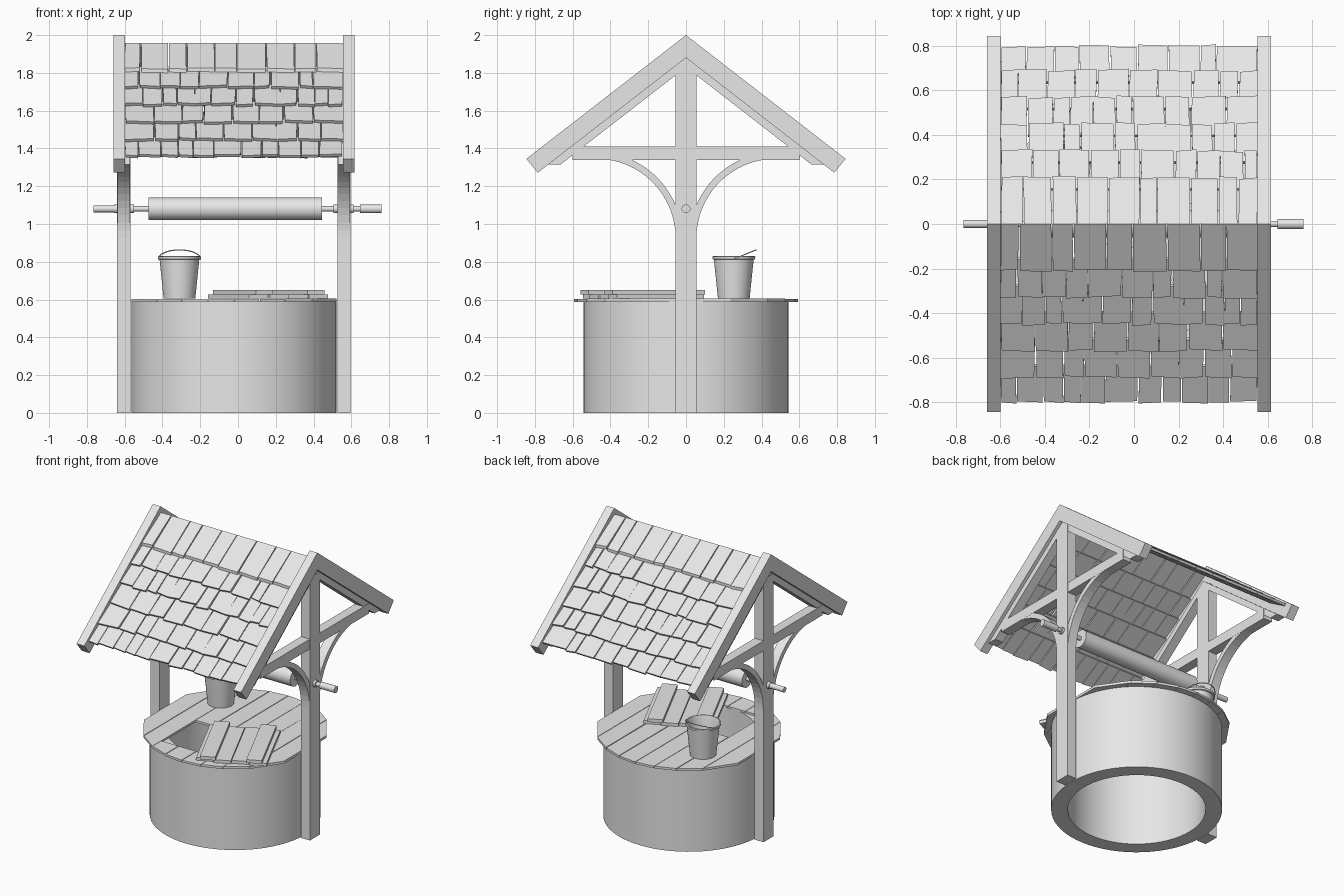
import bpy, bmesh, math, random
from mathutils import Matrix, Vector

random.seed(4)
if "Cube" in bpy.data.objects:
    bpy.data.objects.remove(bpy.data.objects["Cube"])

GREY = bpy.data.materials.new("light_grey")
GREY.use_nodes = True
GREY.diffuse_color = (0.8, 0.8, 0.8, 1)
GREY.node_tree.nodes["Principled BSDF"].inputs["Base Color"].default_value = (0.8, 0.8, 0.8, 1)

CX = -0.022                 # middle of the well
SLOPE = math.atan2(0.655, 0.845)
TAN = math.tan(SLOPE)


def finish(name, bm, smooth=False):
    bmesh.ops.recalc_face_normals(bm, faces=bm.faces[:])
    mesh = bpy.data.meshes.new(name)
    bm.to_mesh(mesh)
    bm.free()
    mesh.materials.append(GREY)
    obj = bpy.data.objects.new(name, mesh)
    bpy.context.collection.objects.link(obj)
    if smooth:
        bpy.ops.object.select_all(action='DESELECT')
        obj.select_set(True)
        bpy.context.view_layer.objects.active = obj
        bpy.ops.object.shade_smooth_by_angle(angle=math.radians(35))
    return obj


def prism(bm, points, offset):
    """Extrude a planar polygon along an offset vector."""
    face = bm.faces.new([bm.verts.new(p) for p in points])
    moved = bmesh.ops.extrude_face_region(bm, geom=[face])["geom"]
    verts = [g for g in moved if isinstance(g, bmesh.types.BMVert)]
    bmesh.ops.translate(bm, verts=verts, vec=offset)


def side_prism(bm, profile, x0, x1):
    """Extrude a (y, z) profile from x0 to x1."""
    prism(bm, [(x0, y, z) for y, z in profile], (x1 - x0, 0, 0))


def flat_prism(bm, profile, z0, z1):
    """Extrude an (x, y) profile from z0 to z1."""
    prism(bm, [(x, y, z0) for x, y in profile], (0, 0, z1 - z0))


def rect(a0, a1, b0, b1):
    return [(a0, b0), (a1, b0), (a1, b1), (a0, b1)]


def lathe(name, profile, matrix, steps=48, closed=False):
    """Spin an (r, z) profile about z, then place it with a matrix."""
    bm = bmesh.new()
    verts = [bm.verts.new((r, 0, z)) for r, z in profile]
    pairs = list(zip(verts, verts[1:])) + ([(verts[-1], verts[0])] if closed else [])
    edges = [bm.edges.new(p) for p in pairs]
    bmesh.ops.spin(bm, geom=verts + edges, cent=(0, 0, 0), axis=(0, 0, 1),
                   angle=2 * math.pi, steps=steps)
    bmesh.ops.remove_doubles(bm, verts=bm.verts[:], dist=0.0005)
    bm.transform(matrix)
    return finish(name, bm, True)


# Well wall, an open ring
lathe("well_wall", rect(0.438, 0.543, 0, 0.59), Matrix.Translation((CX, 0, 0)), 64, True)

# Round cover of planks with a square hatch opening
bm = bmesh.new()
HALF, COUNT, RADIUS = 0.545, 8, 0.592
for i in range(COUNT):
    a = -HALF + 2 * HALF * i / COUNT + 0.002
    b = -HALF + 2 * HALF * (i + 1) / COUNT - 0.002
    ya, yb = (math.sqrt(RADIUS ** 2 - v * v) for v in (a, b))
    top = 0.602 + random.uniform(0, 0.004)
    a, b = a + CX, b + CX
    if 2 <= i <= 5:
        flat_prism(bm, [(a, -ya), (b, -yb), (b, -0.43), (a, -0.43)], 0.588, top)
        flat_prism(bm, [(a, -0.05), (b, -0.05), (b, yb), (a, ya)], 0.588, top)
    else:
        flat_prism(bm, [(a, -ya), (b, -yb), (b, yb), (a, ya)], 0.588, top)
finish("cover_planks", bm)

# Loose hatch, turned and lying over the opening
bm = bmesh.new()
for i in range(4):
    x = -0.23 + i * 0.115
    shift = random.uniform(-0.015, 0.015)
    flat_prism(bm, rect(x + 0.002, x + 0.113, -0.255 + shift, 0.255 + shift), 0.606, 0.627)
for x in (-0.2, 0.1):
    flat_prism(bm, rect(x, x + 0.1, -0.275, 0.265), 0.627, 0.65)
bm.transform(Matrix.Translation((0.16, -0.225, 0)) @ Matrix.Rotation(math.radians(25), 4, 'Z'))
finish("hatch_boards", bm)


# Gable frames, one at each end
def arc(radius, start, end, side):
    out = []
    for i in range(17):
        t = start + (end - start) * i / 16
        out.append((side * (0.475 - radius * math.cos(t)), 0.925 + radius * math.sin(t)))
    return out


def band(top, bottom, end_top, end_bottom, side):
    """Sloping board profile between two parallel roof lines."""
    return [(0, top), (side * end_top, top - TAN * end_top),
            (side * end_bottom, bottom - TAN * end_bottom), (0, bottom)]


for label, side in (("left", 1), ("right", -1)):
    x0, x1 = CX + side * 0.5825 - 0.035, CX + side * 0.5825 + 0.035
    bm = bmesh.new()
    side_prism(bm, rect(-0.055, 0.055, 0, 1.84), x0, x1)
    finish(label + "_post", bm)

    bm = bmesh.new()
    side_prism(bm, rect(-0.6, 0.6, 1.34, 1.41), x0 + 0.001, x1 - 0.001)
    finish(label + "_cross_beam", bm)

    bm = bmesh.new()
    for s in (1, -1):
        inner = arc(0.42, 0, math.pi / 2, s)
        outer = arc(0.455, math.acos(0.42 / 0.455), math.pi / 2, s)
        profile = inner + [(s * 0.6, 1.345), (s * 0.6, 1.375)] + outer[::-1]
        side_prism(bm, profile, x0 + 0.002, x1 - 0.002)
    finish(label + "_curved_braces", bm)

    bm = bmesh.new()
    for s in (1, -1):
        side_prism(bm, band(1.88, 1.83, 0.73, 0.665, s), x0 + 0.003, x1 - 0.003)
    finish(label + "_rafters", bm)

    # Barge boards that frame the shingles
    b0 = CX + side * 0.6075 - 0.03
    bm = bmesh.new()
    for s in (1, -1):
        side_prism(bm, band(2.0, 1.88, 0.845, 0.785, s), b0, b0 + 0.06)
    finish(label + "_barge_boards", bm)

# Shingle rows, split into boards of uneven width
ROWS = (0, 0.21, 0.33, 0.45, 0.57, 0.69, 0.80)
for label, s in (("front", -1), ("back", 1)):
    bm = bmesh.new()
    for row in range(6):
        x, right = -0.6, 0.556
        while x < right:
            width = random.uniform(0.07, 0.16)
            if right - x - width < 0.06:
                width = right - x
            low = ROWS[row + 1] + random.uniform(-0.005, 0.005)
            high = max(0.0, ROWS[row] - 0.05)
            skew = random.uniform(-0.004, 0.004)
            zl, zh = 1.986 - TAN * low, 1.958 - TAN * high
            gap = random.uniform(0.0015, 0.004)
            corners = [(x + gap, s * high, zh), (x + width - gap, s * high, zh),
                       (x + width - gap + skew, s * (low + skew), zl - TAN * skew),
                       (x + gap + skew, s * (low - skew), zl + TAN * skew)]
            drop = Vector((0, -s * math.sin(SLOPE), -math.cos(SLOPE))) * 0.017
            if row == 0:
                drop = Vector((0, 0, -0.02))
            prism(bm, corners, drop)
            x += width
    finish(label + "_shingles", bm)

# Winding roller on its axle
ALONG_X = Matrix.Translation((0, 0, 1.08)) @ Matrix.Rotation(math.pi / 2, 4, 'Y')


def rod(name, x0, x1, radius):
    lathe(name, [(0, x0), (radius, x0), (radius, x1), (0, x1)], ALONG_X, 32)


rod("roller", -0.475, 0.446, 0.06)
rod("axle", -0.74, 0.7, 0.014)
rod("left_handle", 0.645, 0.76, 0.023)
rod("right_handle", -0.765, -0.65, 0.018)
rod("left_collar", 0.505, 0.612, 0.023)
rod("right_collar", -0.657, -0.55, 0.023)

# Bucket with a rim and a tilted handle
BUCKET = Matrix.Translation((-0.31, 0.253, 0.606))
lathe("bucket", [(0, 0), (0.084, 0), (0.105, 0.205), (0.113, 0.208), (0.114, 0.222),
                 (0.106, 0.224), (0.099, 0.2), (0.079, 0.012), (0, 0.012)], BUCKET)

curve = bpy.data.curves.new("bucket_handle", 'CURVE')
curve.dimensions = '3D'
curve.bevel_depth = 0.003
curve.bevel_resolution = 1
curve.materials.append(GREY)
spline = curve.splines.new('POLY')
spline.points.add(16)
for i, point in enumerate(spline.points):
    t = math.pi * i / 16
    point.co = (-0.31 + 0.112 * math.cos(t), 0.253 + 0.118 * math.sin(t),
                0.815 + 0.048 * math.sin(t), 1)
bpy.context.collection.objects.link(bpy.data.objects.new("bucket_handle", curve))
